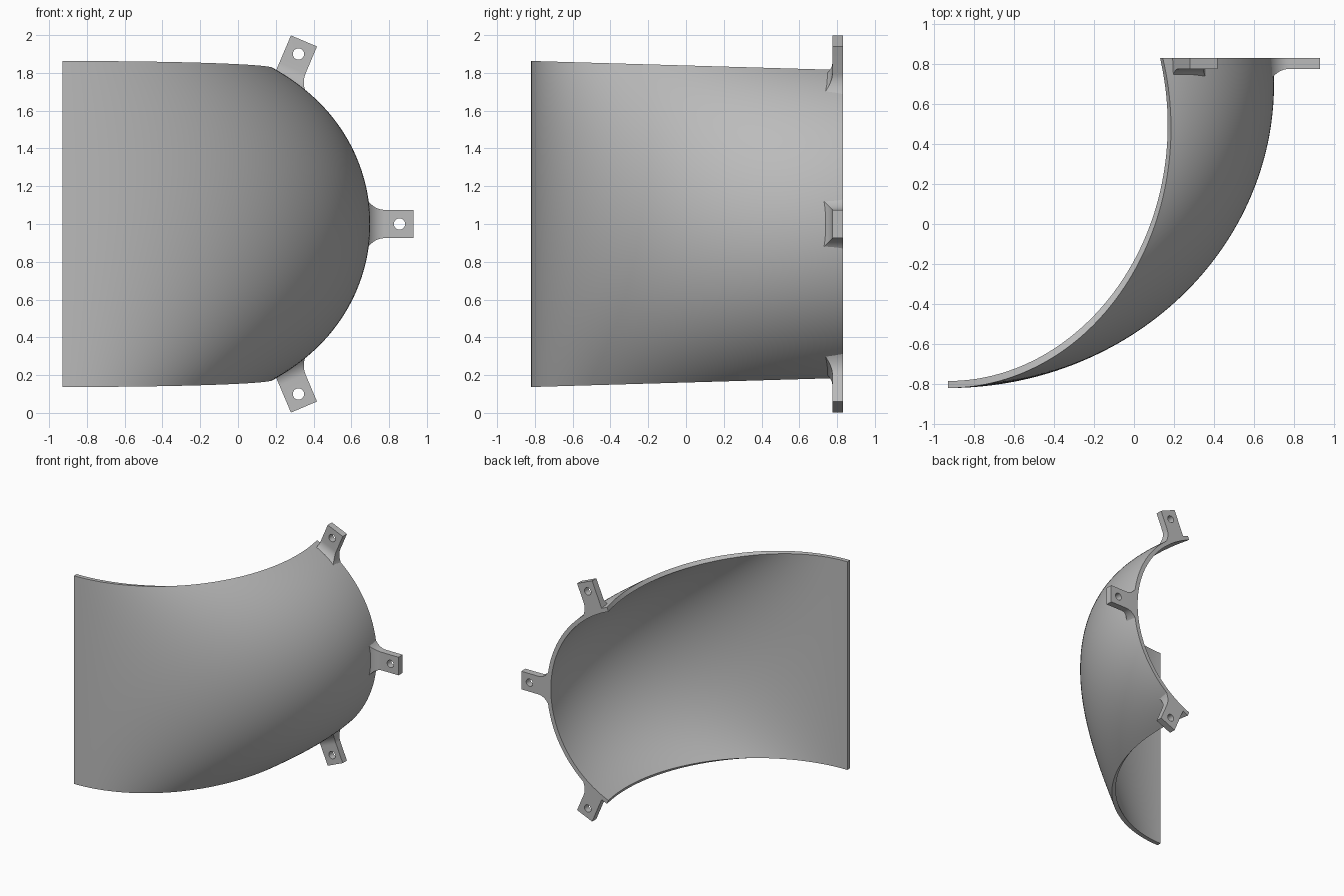
import bpy, bmesh, math
from mathutils import Vector, Matrix

if "Cube" in bpy.data.objects:
    bpy.data.objects.remove(bpy.data.objects["Cube"])

grey = bpy.data.materials.new("plain grey")
grey.diffuse_color = (0.5, 0.5, 0.5, 1)
grey.use_nodes = True
grey.node_tree.nodes["Principled BSDF"].inputs["Base Color"].default_value = grey.diffuse_color

BACK = 0.83      # mounting plane
THICK = 0.035    # shell thickness
NT, NU = 64, 64


def finish(name, bm):
    bmesh.ops.recalc_face_normals(bm, faces=bm.faces)
    me = bpy.data.meshes.new(name)
    bm.to_mesh(me)
    bm.free()
    me.materials.append(grey)
    ob = bpy.data.objects.new(name, me)
    bpy.context.collection.objects.link(ob)
    return ob


def activate(ob):
    bpy.ops.object.select_all(action='DESELECT')
    ob.select_set(True)
    bpy.context.view_layer.objects.active = ob


def ellipse(cy, rx, ry, t):
    # elliptical path from the mounting plane to the straight lip
    a0 = math.asin((BACK - cy) / ry)
    a = a0 + t * (-math.pi / 2 - a0)
    return Vector((-0.93 + rx * math.cos(a), cy + ry * math.sin(a), 0))


def surface(t, u):
    # circular arc sections that flatten into a straight line
    edge = ellipse(0.48, 1.115, 1.30, t)
    mid = ellipse(0.70, 1.63, 1.52, t)
    sag = max((mid - edge).length, 1e-3)
    h = 0.815 + 0.048 * (BACK - edge.y) / 1.65
    half = 2 * math.atan(sag / h)
    r = h / math.sin(half)
    f = r * (math.cos(u * half) - math.cos(half)) / sag
    p = edge + (mid - edge) * f
    p.z = 1 + r * math.sin(u * half)
    return p


def inner(t, u):
    e = 1e-3
    du = surface(t, min(1, u + e)) - surface(t, max(-1, u - e))
    dt = surface(min(1, t + e), u) - surface(max(0, t - e), u)
    n = du.cross(dt).normalized()
    if n.x - n.y < 0:
        n = -n
    p = surface(t, u) - n * THICK
    p.y = BACK if t == 0 else min(p.y, BACK)
    return p


# curved shell: outer skin, inner skin and rim
bm = bmesh.new()
skins = [[[bm.verts.new(fn(i / NT, 2 * j / NU - 1)) for j in range(NU + 1)]
          for i in range(NT + 1)] for fn in (surface, inner)]
for g in skins:
    for i in range(NT):
        for j in range(NU):
            bm.faces.new((g[i][j], g[i + 1][j], g[i + 1][j + 1], g[i][j + 1]))
loop = ([(0, j) for j in range(NU)] + [(i, NU) for i in range(NT)]
        + [(NT, j) for j in range(NU, 0, -1)] + [(i, 0) for i in range(NT, 0, -1)])
for (a, b), (c, d) in zip(loop, loop[1:] + loop[:1]):
    bm.faces.new((skins[0][a][b], skins[0][c][d], skins[1][c][d], skins[1][a][b]))
activate(finish("curved_shell", bm))
bpy.ops.object.shade_smooth_by_angle(angle=math.radians(35))


def mounting_tab(name, hole, angle, tilt, flare_neg, flare_pos):
    # local frame: X outward from the shell, Y depth, Z across the tab
    place = Matrix.Translation((hole[0], 0, hole[1])) @ Matrix.Rotation(-angle, 4, 'Y')
    r, steps = 0.09, 10
    sections = [(0.075, 0, 0)]
    for k in range(steps + 1):
        a = k / steps * math.radians(80)
        sections.append((-0.08 - r * math.sin(a), r * (1 - math.cos(a)), k / steps))
    bm = bmesh.new()
    rings = []
    for x, d, k in sections:
        lo, hi = -0.075 - d * flare_neg, 0.075 + d * flare_pos
        ring = []
        for y, w in ((BACK, lo), (0.775 - d, lo), (0.775 - d, hi), (BACK, hi)):
            drop = k * (-tilt * w + w * w / 1.75)
            ring.append(bm.verts.new(place @ Vector((x - drop, y, w))))
        rings.append(ring)
    for a, b in zip(rings, rings[1:]):
        for i in range(4):
            j = (i + 1) % 4
            bm.faces.new((a[i], a[j], b[j], b[i]))
    bm.faces.new(rings[0])
    bm.faces.new(rings[-1])
    tab = finish(name, bm)

    # bolt hole
    bm = bmesh.new()
    bmesh.ops.create_cone(bm, cap_ends=True, segments=32, radius1=0.03, radius2=0.03, depth=0.4,
                          matrix=Matrix.Translation((hole[0], 0.8, hole[1]))
                          @ Matrix.Rotation(math.pi / 2, 4, 'X'))
    cutter = finish("hole_cutter", bm)
    cutter.hide_render = True
    mod = tab.modifiers.new("bolt_hole", 'BOOLEAN')
    mod.object = cutter
    mod.operation = 'DIFFERENCE'
    mod.solver = 'EXACT'
    activate(tab)
    bpy.ops.object.modifier_apply(modifier=mod.name)
    bpy.data.objects.remove(cutter)
    bpy.ops.object.shade_smooth_by_angle(angle=math.radians(30))


tilt_angle = math.radians(67)
mounting_tab("side_tab", (0.855, 1.0), 0, 0, 1, 1)
mounting_tab("upper_tab", (0.32, 1.90), tilt_angle, 0.15, 1, 0)
mounting_tab("lower_tab", (0.32, 0.10), -tilt_angle, -0.15, 0, 1)
